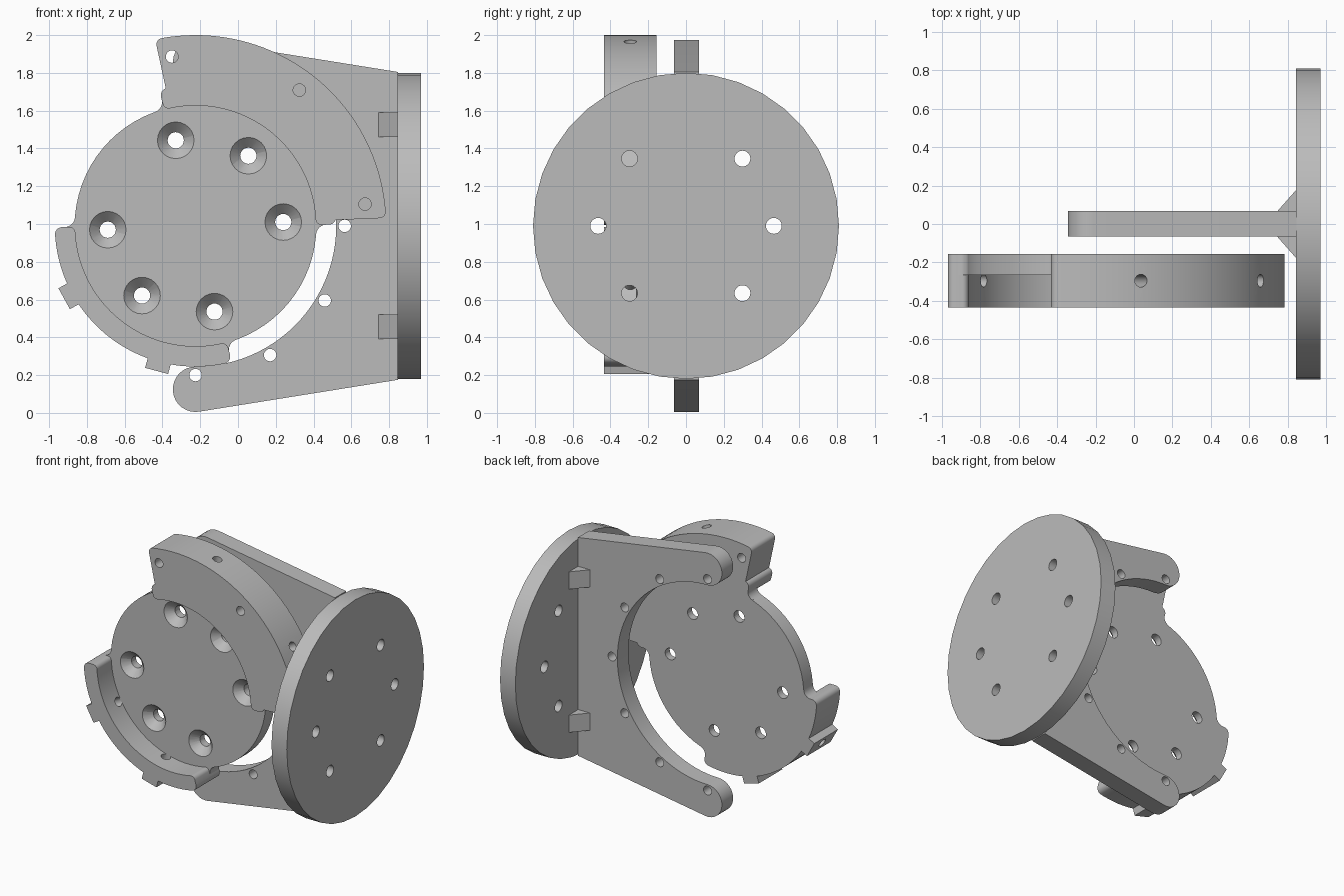
import bpy, bmesh
from math import sin, cos, radians, pi
from mathutils import Vector, Matrix

if "Cube" in bpy.data.objects:
    bpy.data.objects.remove(bpy.data.objects["Cube"])

CX, CZ = -0.225, 0.99              # shared centre of the round parts
FRONT, STEP, BACK = -0.435, -0.265, -0.157
R_DISC, R_WALL, R_BLOCK = 0.64, 0.745, 1.01

grey = bpy.data.materials.new("plain grey")
grey.use_nodes = True
grey.diffuse_color = (0.5, 0.5, 0.5, 1)
grey.node_tree.nodes["Principled BSDF"].inputs["Base Color"].default_value = (0.5, 0.5, 0.5, 1)


def finish(name, bm):
    bmesh.ops.recalc_face_normals(bm, faces=bm.faces)
    mesh = bpy.data.meshes.new(name)
    bm.to_mesh(mesh)
    bm.free()
    mesh.materials.append(grey)
    obj = bpy.data.objects.new(name, mesh)
    bpy.context.collection.objects.link(obj)
    return obj


def prism(name, pts, lo, hi, axis="Y"):
    """Extrude a flat outline along y (points are x, z) or z (points are x, y)."""
    bm = bmesh.new()
    place = (lambda u, v, w: (u, w, v)) if axis == "Y" else (lambda u, v, w: (u, v, w))
    face = bm.faces.new([bm.verts.new(place(u, v, lo)) for u, v in pts])
    new = bmesh.ops.extrude_face_region(bm, geom=[face])["geom"]
    shift = Vector(place(0, 0, hi - lo))
    bmesh.ops.translate(bm, vec=shift, verts=[g for g in new if isinstance(g, bmesh.types.BMVert)])
    return finish(name, bm)


def rod(name, centre, direction, length, r1, r2=None, sides=24):
    """Cylinder or cone centred on a point, running along a direction."""
    bm = bmesh.new()
    turn = Vector(direction).to_track_quat("Z", "Y").to_matrix().to_4x4()
    bmesh.ops.create_cone(bm, cap_ends=True, segments=sides, radius1=r1,
                          radius2=r1 if r2 is None else r2, depth=length,
                          matrix=Matrix.Translation(centre) @ turn)
    return finish(name, bm)


def polar(r, deg, cx=CX, cz=CZ):
    return cx + r * cos(radians(deg)), cz + r * sin(radians(deg))


def arc(r, a, b, n, cx=CX, cz=CZ):
    return [polar(r, a + (b - a) * i / n, cx, cz) for i in range(n + 1)]


def sector(r0, r1, a0, a1, inner, outer):
    """Ring sector outline with rounded inner and outer corners."""
    pts = []
    for r, rho, sign, start, end in ((r1, outer, 1, a0, a1), (r0, inner, -1, a1, a0)):
        way = 1 if end > start else -1
        da = rho / r * 180 / pi * way
        steps = 6 if rho else 0
        first = []
        for i in range(steps):
            t = pi / 2 * i / steps
            first.append((r - sign * rho * (1 - sin(t)), da * (1 - cos(t))))
        pts += [polar(q, start + d) for q, d in first]
        pts += arc(r, start + da, end - da, 40)
        pts += [polar(q, end - d) for q, d in reversed(first)]
    return pts


def cut(obj, cutters):
    for c in cutters:
        mod = obj.modifiers.new("hole", "BOOLEAN")
        mod.operation, mod.solver, mod.object = "DIFFERENCE", "EXACT", c
    bpy.context.view_layer.update()
    graph = bpy.context.evaluated_depsgraph_get()
    mesh = bpy.data.meshes.new_from_object(obj.evaluated_get(graph))
    obj.modifiers.clear()
    obj.data = mesh


cutters = []


def hole(centre, direction, length, r1, r2=None):
    c = rod("hole_cutter", centre, direction, length, r1, r2)
    c.hide_render = True
    cutters.append(c)
    return c


def radial_hole(deg):
    x, z = polar(0.85, deg)
    return hole((x, -0.295, z), (cos(radians(deg)), 0, sin(radians(deg))), 0.5, 0.033)


parts = []

# Mounting flange with six holes
flange = rod("mounting_flange", (0.907, 0, CZ), (1, 0, 0), 0.126, 0.81, sides=36)
cut(flange, [hole((0.907, 0.465 * cos(radians(a)), CZ + 0.465 * sin(radians(a))),
                  (1, 0, 0), 0.4, 0.042) for a in (0, 50, 130, 180, 230, 310)])
parts.append(flange)

# C-shaped bracket arm with rounded tips
tip = 0.12
outline = [(0.846, 0.175)]
outline += arc(tip, -81, -270, 16, CX, 0.125)
outline += arc(R_WALL, -90, 90, 48)[1:-1]
outline += arc(tip, 270, 81, 16, CX, 2 * CZ - 0.125)
outline += [(0.846, 2 * CZ - 0.175)]
bracket = prism("bracket_arm", outline, -0.064, 0.068)
spots = [polar(0.79, a) for a in range(-90, 91, 30)]
cut(bracket, [hole((x, 0, z), (0, 1, 0), 0.3, 0.033) for x, z in spots])
parts.append(bracket)

# Gussets between bracket and flange, on both faces
for z in (0.455, 1.525):
    for side in (-1, 1):
        tri = [(0.74, side * 0.06), (0.846, side * 0.06), (0.846, side * 0.18)]
        parts.append(prism("gusset", tri, z - 0.065, z + 0.065, "Z"))

# Round carrier plate with countersunk holes
plate = prism("carrier_plate", arc(R_DISC, 0, 355, 71), STEP, BACK)
sinks = []
for a in (9, 52, 103, 189, 232, 283):
    a = {9: 2.5, 52: 53, 103: 103, 189: 182.5, 232: 232.5, 283: 282.5}[a]
    x, z = polar(0.465, a)
    sinks.append(hole((x, -0.21, z), (0, 1, 0), 0.3, 0.043))
    sinks.append(hole((x, STEP + 0.025, z), (0, 1, 0), 0.07, 0.107, 0.037))
cut(plate, sinks)
parts.append(plate)

# Raised rim walls, opposite each other, with fillets onto the plate
radials = [radial_hole(a) for a in (29, 75, 209, 255)]
for name, a0, holes in (("upper_rim_wall", 0.5, radials[:2]), ("lower_rim_wall", 180.5, radials[2:])):
    a1 = a0 + 104.5
    wall = prism(name, sector(R_DISC - 0.003, R_WALL, a0, a1, 0.03, 0.04), FRONT, BACK)
    cut(wall, holes)
    parts.append(wall)
    for end, way in ((a0, -1), (a1, 1)):
        curve = [(R_DISC + 0.05 * (1 - sin(t)), 4.5 * (1 - cos(t)))
                 for t in (pi / 2 * i / 6 for i in range(7))]
        pts = [polar(r, end + way * d) for r, d in curve]
        pts += [polar(0.62, end + way * 4.5), polar(0.62, end - way * 3),
                polar(0.69, end - way * 3)]
        parts.append(prism("rim_fillet", pts, STEP, BACK))

# Thick clamp block outside the upper wall
block = prism("clamp_block", sector(R_WALL - 0.004, R_BLOCK, 2.4, 102.2, 0, 0.035), FRONT, BACK)
bolts = [polar(0.905, a) for a in (7.3, 52.6, 97.9)]
cut(block, [hole((x, -0.295, z), (0, 1, 0), 0.5, 0.033) for x, z in bolts] + radials[:2])
parts.append(block)

# Square tabs outside the lower wall
for deg, drill in zip((209, 255), radials[2:]):
    out = Vector((cos(radians(deg)), sin(radians(deg))))
    side = Vector((-out.y, out.x))
    mid = Vector((CX, CZ))
    pts = [tuple(mid + out * r + side * s)
           for r, s in ((0.73, -0.063), (0.795, -0.063), (0.795, 0.063), (0.73, 0.063))]
    tab = prism("wall_tab", pts, FRONT, BACK)
    cut(tab, [drill])
    parts.append(tab)

for c in cutters:
    bpy.data.objects.remove(c)

# Smooth curved faces, keep edges sharp
bpy.ops.object.select_all(action="DESELECT")
for p in parts:
    p.select_set(True)
bpy.context.view_layer.objects.active = parts[0]
bpy.ops.object.shade_smooth_by_angle(angle=radians(30))
